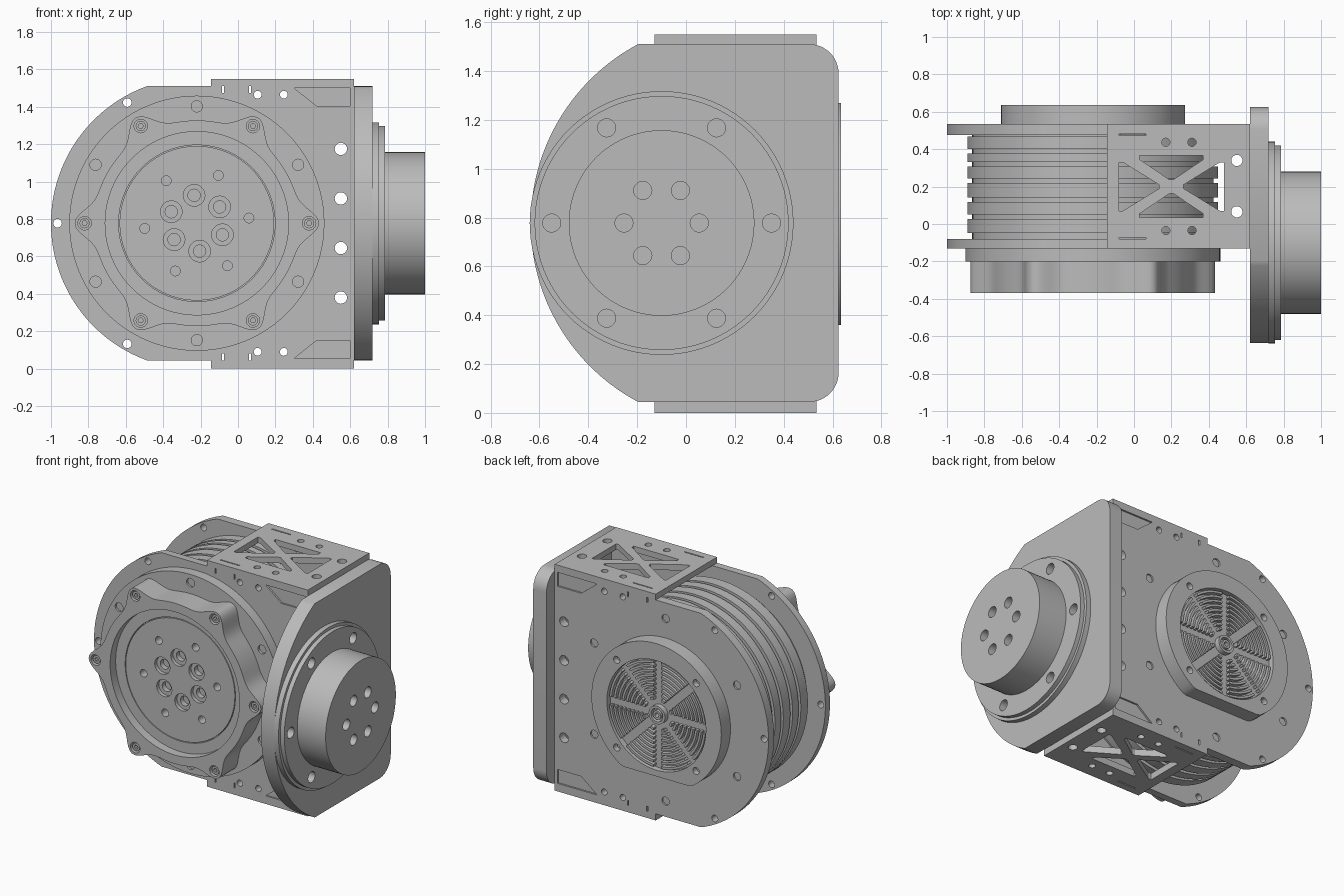
import bpy, bmesh
from math import sin, cos, pi, radians, exp
from mathutils import Matrix

if "Cube" in bpy.data.objects:
    bpy.data.objects.remove(bpy.data.objects["Cube"], do_unlink=True)

grey = bpy.data.materials.new("machined grey")
grey.use_nodes = True
COLOUR = (0.5, 0.5, 0.5, 1)
grey.diffuse_color = COLOUR
grey.node_tree.nodes["Principled BSDF"].inputs["Base Color"].default_value = COLOUR

# Sketch plane to model axes: (u, v, depth)
AXES = {
    "x": Matrix(((0, 0, 1, 0), (1, 0, 0, 0), (0, 1, 0, 0), (0, 0, 0, 1))),
    "y": Matrix(((1, 0, 0, 0), (0, 0, 1, 0), (0, 1, 0, 0), (0, 0, 0, 1))),
    "z": Matrix.Identity(4),
}
MID = 0.7775          # height of both joint axes
HUB = (-0.22, MID)    # joint axis along y, as (x, z)
OUT = (-0.1, MID)     # joint axis along x, as (y, z)


def arc(c, r, a, b, n=32):
    return [(c[0] + r * cos(radians(a + (b - a) * i / n)),
             c[1] + r * sin(radians(a + (b - a) * i / n))) for i in range(n + 1)]


def circle(c, r, n=96):
    return arc(c, r, 0, 360, n)[:-1]


def bolts(c, radius, r, start=0, count=6):
    """Ring of round holes."""
    centres = arc(c, radius, start, start + 360, count)[:-1]
    return [circle(p, r, 20) for p in centres]


def solid(name, axis, lo, hi, *loops):
    """Extrude an outline, with inner loops as holes, from lo to hi."""
    curve = bpy.data.curves.new(name, "CURVE")
    curve.dimensions, curve.fill_mode = "2D", "BOTH"
    curve.extrude = (hi - lo) / 2
    for loop in loops:
        s = curve.splines.new("POLY")
        s.points.add(len(loop) - 1)
        for p, (u, v) in zip(s.points, loop):
            p.co = (u, v, 0, 1)
        s.use_cyclic_u = True
    sketch = bpy.data.objects.new("sketch", curve)
    bpy.context.collection.objects.link(sketch)
    deps = bpy.context.evaluated_depsgraph_get()
    mesh = bpy.data.meshes.new_from_object(sketch.evaluated_get(deps))
    bpy.data.objects.remove(sketch)
    bpy.data.curves.remove(curve)
    mesh.transform(AXES[axis] @ Matrix.Translation((0, 0, (lo + hi) / 2)))
    bm = bmesh.new()
    bm.from_mesh(mesh)
    bmesh.ops.remove_doubles(bm, verts=bm.verts, dist=0.0001)
    bmesh.ops.recalc_face_normals(bm, faces=bm.faces)
    bm.to_mesh(mesh)
    bm.free()
    mesh.materials.clear()
    mesh.materials.append(grey)
    obj = bpy.data.objects.new(name, mesh)
    bpy.context.collection.objects.link(obj)
    bpy.ops.object.select_all(action="DESELECT")
    obj.select_set(True)
    bpy.context.view_layer.objects.active = obj
    bpy.ops.object.shade_smooth_by_angle(angle=radians(30))
    return obj


def flip(loop, about, axis):
    """Mirror a loop across a line u = about (axis 0) or v = about (axis 1)."""
    return [(2 * about - u, v) if axis == 0 else (u, 2 * about - v) for u, v in loop]


# Side plates: round at the far end, relief slits along the straight edges
edge = [(0.62, 1.51)]
for x in (0.065, -0.08):
    edge += [(x + 0.005, 1.51), (x + 0.005, 1.475), (x - 0.005, 1.475), (x - 0.005, 1.51)]
plate_outline = edge + arc(HUB, 0.78, 110.1, 249.9, 64) + flip(edge, MID, 1)[::-1]
plate_holes = bolts(HUB, 0.745, 0.023, 120, 6)[:3]
plate_holes += [circle((0.55, z), 0.033, 24) for z in (0.38, 0.645, 0.91, 1.175)]
for x in (0.105, 0.245):
    plate_holes += [circle((x, z), 0.021, 20) for z in (0.09, 1.465)]
pocket = [(0.3, 1.5), (0.42, 1.405), (0.6, 1.405), (0.6, 1.5)]
pockets = [pocket, flip(pocket, MID, 1)]
solid("front_side_plate", "y", -0.118, -0.08, plate_outline, *plate_holes)
solid("front_side_plate_face", "y", -0.13, -0.118, plate_outline, *plate_holes, *pockets)
solid("rear_side_plate", "y", 0.475, 0.523, plate_outline, *plate_holes)
solid("rear_side_plate_face", "y", 0.523, 0.535, plate_outline, *plate_holes, *pockets,
      *bolts(HUB, 0.625, 0.028, 30))

# Motor body with cooling ribs
solid("motor_body", "y", -0.08, 0.475, circle(HUB, 0.645))
grooves = (-0.06, 0.04, 0.13, 0.23, 0.32, 0.39, 0.48)
for i, (a, b) in enumerate(zip(grooves, grooves[1:])):
    solid(f"cooling_rib_{i + 1}", "y", a + 0.012, b - 0.012, circle(HUB, 0.67))

# Front ring with shallow pin holes
solid("front_ring", "y", -0.185, -0.13, circle(HUB, 0.682))
solid("front_ring_face", "y", -0.2, -0.185, circle(HUB, 0.682), *bolts(HUB, 0.625, 0.03, 30))


# Lobed front cover, recessed in the middle, with counterbored holes
def lobed(n=192):
    pts = []
    for i in range(n):
        a = 2 * pi * i / n
        d = (a + pi / 6) % (pi / 3) - pi / 6
        r = 0.55 + 0.103 * exp(-(d / 0.15) ** 2)
        pts.append((HUB[0] + r * cos(a), HUB[1] + r * sin(a)))
    return pts


cover = lobed()
screws = bolts(HUB, 0.6, 0.036)
small = bolts(HUB, 0.28, 0.026, 5.7)
solid("cover_base", "y", -0.25, -0.2, cover)
solid("cover_bore_layer", "y", -0.285, -0.25, cover, *bolts(HUB, 0.15, 0.033, 35.7), *small)
solid("cover_floor", "y", -0.31, -0.285, cover, *bolts(HUB, 0.15, 0.058, 35.7), *small,
      circle(HUB, 0.418), circle(HUB, 0.413))
solid("cover_rim", "y", -0.37, -0.31, cover, circle(HUB, 0.49), *screws)
for i, p in enumerate(arc(HUB, 0.6, 0, 300, 5)):
    solid(f"cover_screw_{i + 1}", "y", -0.36, -0.3, circle(p, 0.027, 20), circle(p, 0.014, 6))

# Rear housing with a flat along the bottom
def housing(r):
    return [(x, max(z, 0.36)) for x, z in circle(HUB, r)]


solid("rear_housing", "y", 0.535, 0.595, housing(0.492))
solid("rear_housing_rim", "y", 0.595, 0.635, housing(0.492), circle(HUB, 0.375),
      *bolts(HUB, 0.425, 0.024, 45, 4))

# Fan grille: broken concentric bars around a hub
bars = []
for k in range(9):
    r = 0.1 + 0.031 * k
    gap = 1.6 / r
    for s in range(8):
        a, b = s * 45 + gap, s * 45 + 45 - gap
        bars.append(arc(HUB, r + 0.016, a, b, 8) + arc(HUB, r, b, a, 8))
solid("fan_grille", "y", 0.595, 0.625, *bars)
solid("grille_hub", "y", 0.595, 0.63, circle(HUB, 0.062, 32), circle(HUB, 0.045, 32),
      circle(HUB, 0.03, 24), circle(HUB, 0.015, 16))

# Top and bottom truss plates
BRACE = (0.2, 0.2)
wide = [(0.03, 0.365), (0.37, 0.365), (0.37, 0.345), (0.21, 0.237), (0.19, 0.237), (0.03, 0.345)]
side = [(-0.08, 0.33), (-0.06, 0.33), (0.135, 0.21), (0.135, 0.19), (-0.06, 0.07), (-0.08, 0.07)]
slit = [(-0.08, 0.473), (0.065, 0.473), (0.065, 0.481), (-0.08, 0.481)]
truss = [wide, flip(wide, BRACE[1], 1), side, flip(side, BRACE[0], 0), slit, flip(slit, BRACE[1], 1)]
truss += [circle((x, y), 0.022, 20) for x in (0.17, 0.31) for y in (-0.035, 0.437)]
truss += [circle((0.55, y), 0.03, 20) for y in (0.065, 0.34)]
sheet = [(-0.145, -0.13), (0.62, -0.13), (0.62, 0.535), (-0.145, 0.535)]
solid("top_truss_plate", "z", 1.51, 1.55, sheet, *truss)
solid("bottom_truss_plate", "z", 0, 0.045, sheet, *truss)

# End plate: curved front edge, rounded rear corners
end = (arc((0.194, MID), 0.83, 118.1, 241.9, 64) + arc((0.505, 0.165), 0.12, 270, 360, 12)
       + arc((0.505, 1.39), 0.12, 0, 90, 12))
solid("end_plate", "x", 0.62, 0.72, end)

# Output flange and drum with bolt circles
flange_holes = bolts(OUT, 0.45, 0.037)
solid("flange_step", "x", 0.72, 0.755, circle(OUT, 0.54), *flange_holes)
solid("flange_face", "x", 0.755, 0.785, circle(OUT, 0.52), *flange_holes)
solid("output_drum", "x", 0.72, 0.93, circle(OUT, 0.38))
solid("output_drum_face", "x", 0.93, 1.0, circle(OUT, 0.38), *bolts(OUT, 0.154, 0.037))
